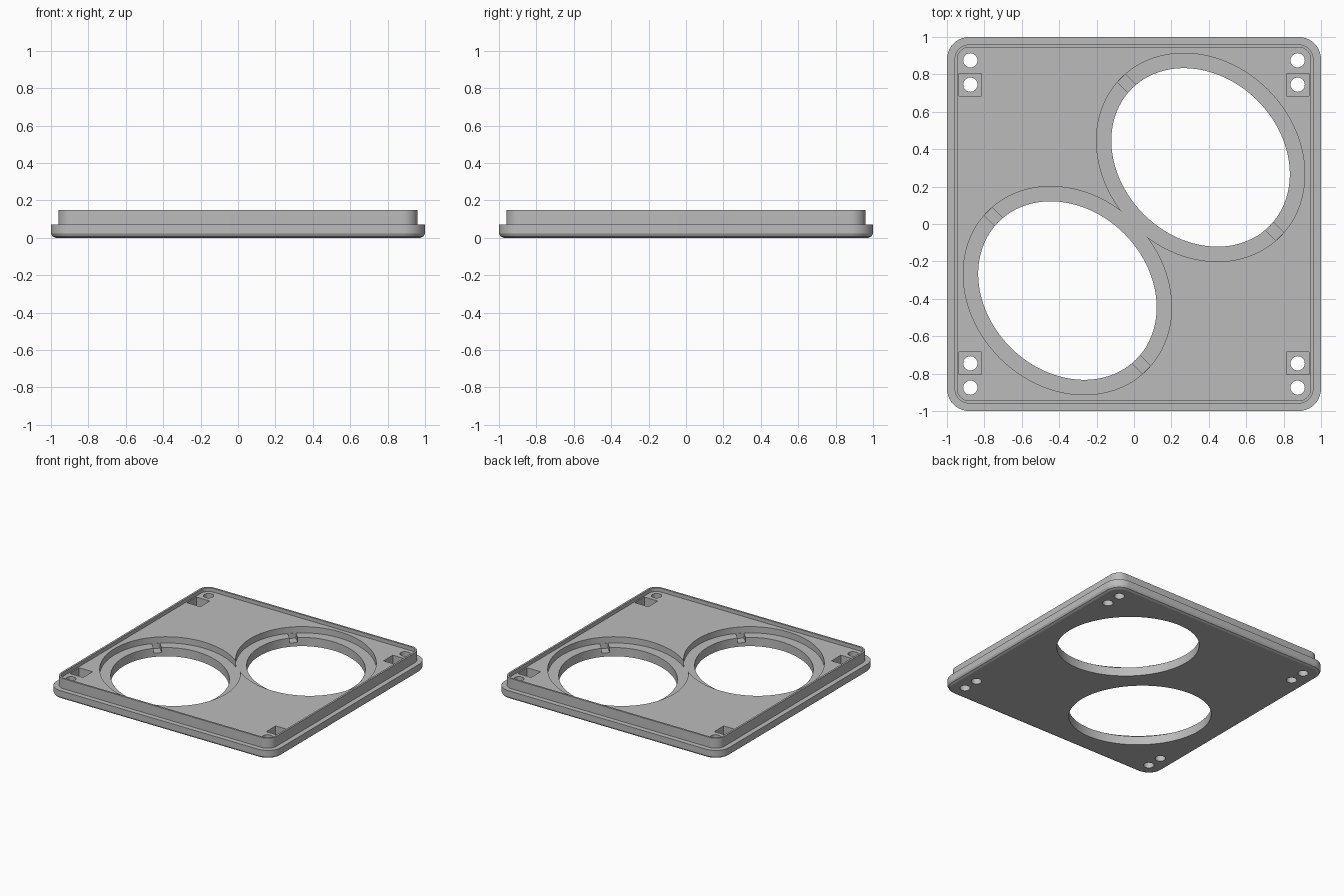
import bpy, bmesh, math
from mathutils import Matrix

default = bpy.data.objects.get("Cube")
if default:
    bpy.data.objects.remove(default, do_unlink=True)

grey = bpy.data.materials.new("plain grey")
grey.use_nodes = True
grey.diffuse_color = (0.5, 0.5, 0.5, 1)
grey.node_tree.nodes["Principled BSDF"].inputs["Base Color"].default_value = (0.5, 0.5, 0.5, 1)


def make_object(name, bm):
    bmesh.ops.recalc_face_normals(bm, faces=bm.faces[:])
    mesh = bpy.data.meshes.new(name)
    bm.to_mesh(mesh)
    bm.free()
    mesh.materials.append(grey)
    obj = bpy.data.objects.new(name, mesh)
    bpy.context.collection.objects.link(obj)
    return obj


def rounded_square(half, radius, steps=10):
    points = []
    for corner, (sx, sy) in enumerate([(1, 1), (-1, 1), (-1, -1), (1, -1)]):
        for i in range(steps + 1):
            a = (corner + i / steps) * math.pi / 2
            points.append((sx * (half - radius) + radius * math.cos(a),
                           sy * (half - radius) + radius * math.sin(a)))
    return points


# Plate body: rounded squares stacked from the underside to the recessed floor
CORNER = 0.88
bm = bmesh.new()
loops = []
for half, z in [(0.975, 0), (0.992, 0.008), (1, 0.022), (1, 0.07),
                (0.96, 0.07), (0.96, 0.15), (0.945, 0.15), (0.945, 0.12)]:
    loops.append([bm.verts.new((x, y, z)) for x, y in rounded_square(half, half - CORNER)])
for low, high in zip(loops, loops[1:]):
    for i in range(len(low)):
        j = (i + 1) % len(low)
        bm.faces.new((low[i], low[j], high[j], high[i]))
bm.faces.new(loops[0])
bm.faces.new(loops[-1])
plate = make_object("cover_plate", bm)


def cut(bm):
    cutter = make_object("cutter", bm)
    cutter.hide_render = True
    mod = plate.modifiers.new("cut", 'BOOLEAN')
    mod.operation = 'DIFFERENCE'
    mod.solver = 'EXACT'
    mod.object = cutter
    bpy.context.view_layer.objects.active = plate
    bpy.ops.object.modifier_apply(modifier=mod.name)
    bpy.data.objects.remove(cutter, do_unlink=True)


def placed(x, y, low, high, sx, sy, turn=0):
    return (Matrix.Translation((x, y, (low + high) / 2)) @ Matrix.Rotation(turn, 4, 'Z')
            @ Matrix.Diagonal((sx, sy, high - low, 1)))


def cut_cylinder(x, y, low, high, a, b, turn=0, sides=96):
    bm = bmesh.new()
    bmesh.ops.create_cone(bm, cap_ends=True, segments=sides, radius1=1, radius2=1, depth=1,
                          matrix=placed(x, y, low, high, a, b, turn))
    cut(bm)


def cut_box(x, y, low, high, sx, sy, turn=0):
    bm = bmesh.new()
    bmesh.ops.create_cube(bm, size=1, matrix=placed(x, y, low, high, sx, sy, turn))
    cut(bm)


# Two slanted oval openings with a stepped ledge and key slots at the long ends
TURN = -math.pi / 4
for side in (1, -1):
    cx = cy = side * 0.356
    cut_cylinder(cx, cy, 0.07, 0.3, 0.6, 0.51, TURN)
    cut_cylinder(cx, cy, -0.1, 0.3, 0.52, 0.43, TURN)
    for end in (1, -1):
        reach = end * 0.545 * math.sqrt(0.5)
        cut_box(cx + reach, cy - reach, 0.03, 0.1, 0.105, 0.06, TURN)

# Corner screw holes, and square nut pockets with holes beside them
for sx in (1, -1):
    for sy in (1, -1):
        x = sx * 0.875
        cut_box(x, sy * 0.745, 0.045, 0.3, 0.12, 0.12)
        for y in (0.745, 0.875):
            cut_cylinder(x, sy * y, -0.1, 0.3, 0.038, 0.038, sides=32)

# Smooth curved walls, crisp edges
bpy.ops.object.select_all(action='DESELECT')
plate.select_set(True)
bpy.context.view_layer.objects.active = plate
bpy.ops.object.shade_smooth_by_angle(angle=math.radians(25))
